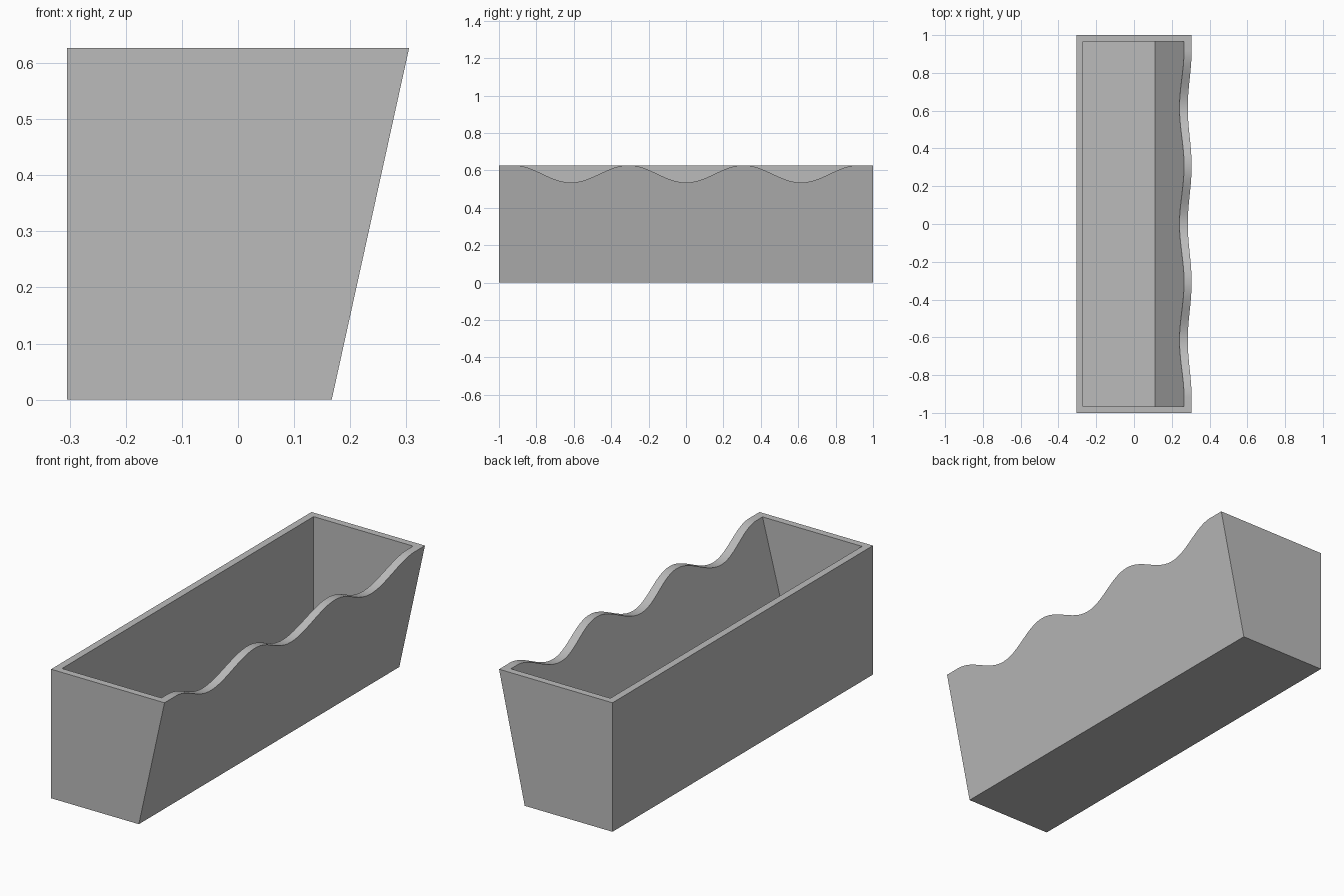
import bpy, bmesh, math
from mathutils import Vector

default = bpy.data.objects.get("Cube")
if default:
    bpy.data.objects.remove(default, do_unlink=True)

HEIGHT = 0.627
WAVE = 0.615           # length of one scallop


def material(name, color):
    mat = bpy.data.materials.new(name)
    mat.use_nodes = True
    mat.diffuse_color = color
    mat.node_tree.nodes["Principled BSDF"].inputs["Base Color"].default_value = color
    return mat


def prism(name, points, offset):
    """Extrude a closed outline along an offset."""
    bm = bmesh.new()
    face = bm.faces.new([bm.verts.new(p) for p in points])
    new = bmesh.ops.extrude_face_region(bm, geom=[face], use_keep_orig=True)["geom"]
    moved = [v for v in new if isinstance(v, bmesh.types.BMVert)]
    bmesh.ops.translate(bm, verts=moved, vec=Vector(offset))
    bmesh.ops.recalc_face_normals(bm, faces=bm.faces)
    mesh = bpy.data.meshes.new(name)
    bm.to_mesh(mesh)
    bm.free()
    obj = bpy.data.objects.new(name, mesh)
    bpy.context.collection.objects.link(obj)
    return obj


def cut(target, cutter):
    cutter.hide_render = True
    bpy.context.view_layer.objects.active = target
    mod = target.modifiers.new("cut", 'BOOLEAN')
    mod.operation = 'DIFFERENCE'
    mod.solver = 'EXACT'
    mod.object = cutter
    bpy.ops.object.modifier_apply(modifier=mod.name)
    bpy.data.objects.remove(cutter, do_unlink=True)


def trough(name, left, bottom_right, top_right, low, high, half):
    """Long box with one slanted side."""
    outline = [(left, low), (bottom_right, low), (top_right, high), (left, high)]
    return prism(name, [(x, -half, z) for x, z in outline], (0, 2 * half, 0))


# Outer body and its hollow; the hollow's slanted side continues above the rim
box = trough("planter_box", -0.305, 0.167, 0.305, 0, HEIGHT, 1)
floor, slope, above = 0.035, 0.26, 0.1
hollow = trough("hollow", -0.27, 0.111, 0.265 + slope * above, floor, HEIGHT + above, 0.966)
cut(box, hollow)

# Scalloped rim on the slanted side: three dips
steps = 72
start = -1.5 * WAVE
wave = []
for i in range(steps + 1):
    y = start + 3 * WAVE * i / steps
    wave.append((0.2, y, 0.581 - 0.0465 * math.cos(2 * math.pi * y / WAVE)))
outline = wave + [(0.2, -start, 0.8), (0.2, start, 0.8)]
cut(box, prism("wave_cutter", outline, (0.25, 0, 0)))

box.data.materials.clear()
box.data.materials.append(material("plain grey", (0.5, 0.5, 0.5, 1)))
for poly in box.data.polygons:
    poly.material_index = 0

bpy.ops.object.select_all(action='DESELECT')
box.select_set(True)
bpy.context.view_layer.objects.active = box
bpy.ops.object.shade_smooth_by_angle(angle=math.radians(25))
